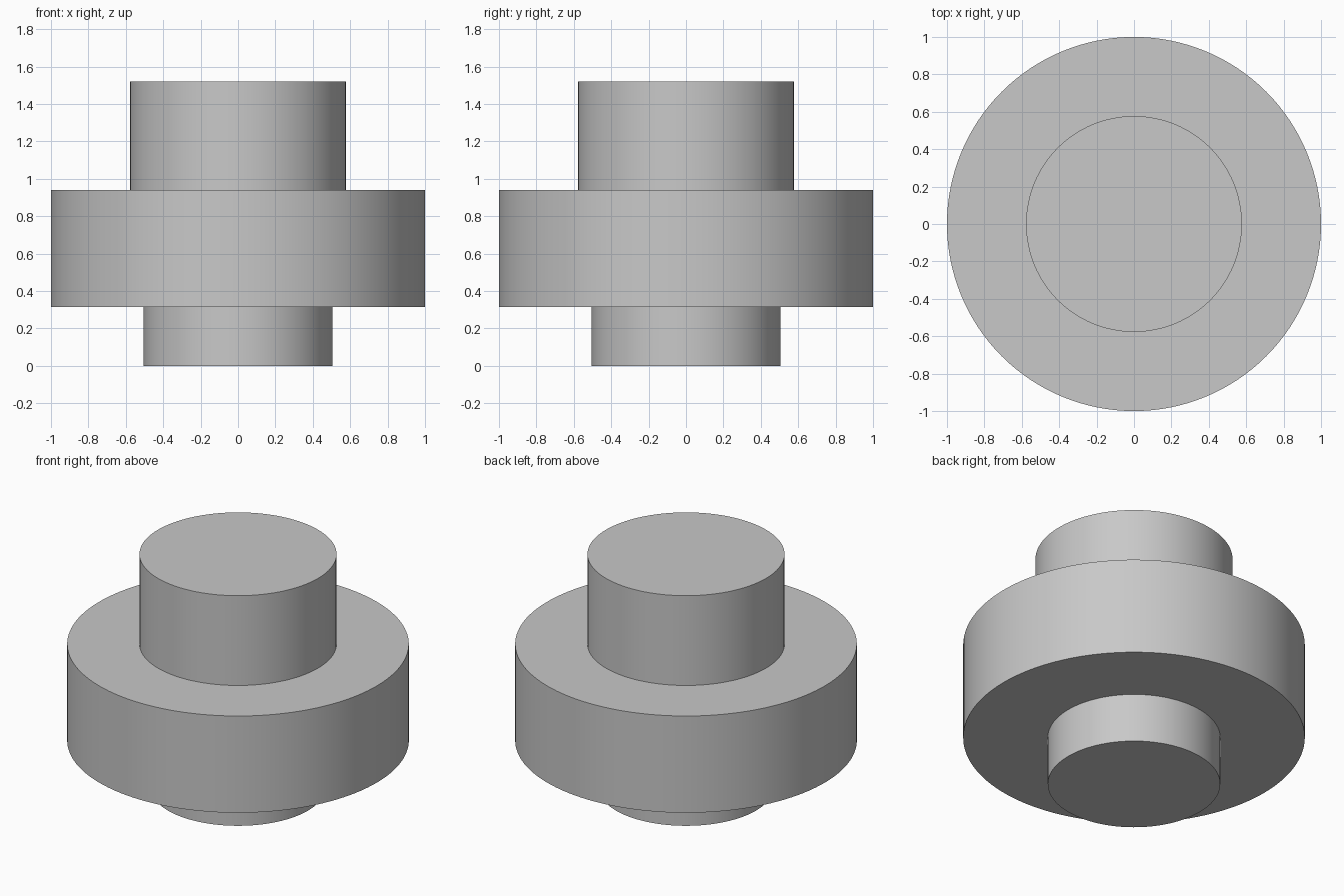
import bpy
import bmesh
import math

cube = bpy.data.objects.get("Cube")
if cube:
    bpy.data.objects.remove(cube, do_unlink=True)

SEGMENTS = 128

# Plain grey material
grey = bpy.data.materials.new("plain_grey")
grey.use_nodes = True
colour = (0.58, 0.58, 0.58, 1.0)
grey.diffuse_color = colour
grey.node_tree.nodes["Principled BSDF"].inputs["Base Color"].default_value = colour


def lathe(name, profile):
    """Revolve a (radius, height) profile around the z axis."""
    bm = bmesh.new()
    verts = [bm.verts.new((r, 0, z)) for r, z in profile]
    edges = [bm.edges.new(pair) for pair in zip(verts, verts[1:])]
    bmesh.ops.spin(bm, geom=verts + edges, cent=(0, 0, 0), axis=(0, 0, 1),
                   angle=math.tau, steps=SEGMENTS, use_duplicate=False)
    bmesh.ops.remove_doubles(bm, verts=bm.verts, dist=0.0001)
    bmesh.ops.recalc_face_normals(bm, faces=bm.faces)
    mesh = bpy.data.meshes.new(name)
    bm.to_mesh(mesh)
    bm.free()
    mesh.materials.append(grey)
    obj = bpy.data.objects.new(name, mesh)
    bpy.context.collection.objects.link(obj)
    return obj


# Stepped solid: lower spigot, wide flange, upper boss
body = lathe("stepped_flange", [
    (0, 0), (0.505, 0),
    (0.505, 0.315), (1, 0.315),
    (1, 0.94), (0.577, 0.94),
    (0.577, 1.52), (0, 1.52),
])

bpy.ops.object.select_all(action="DESELECT")
body.select_set(True)
bpy.context.view_layer.objects.active = body
bpy.ops.object.shade_smooth_by_angle(angle=math.radians(30))
